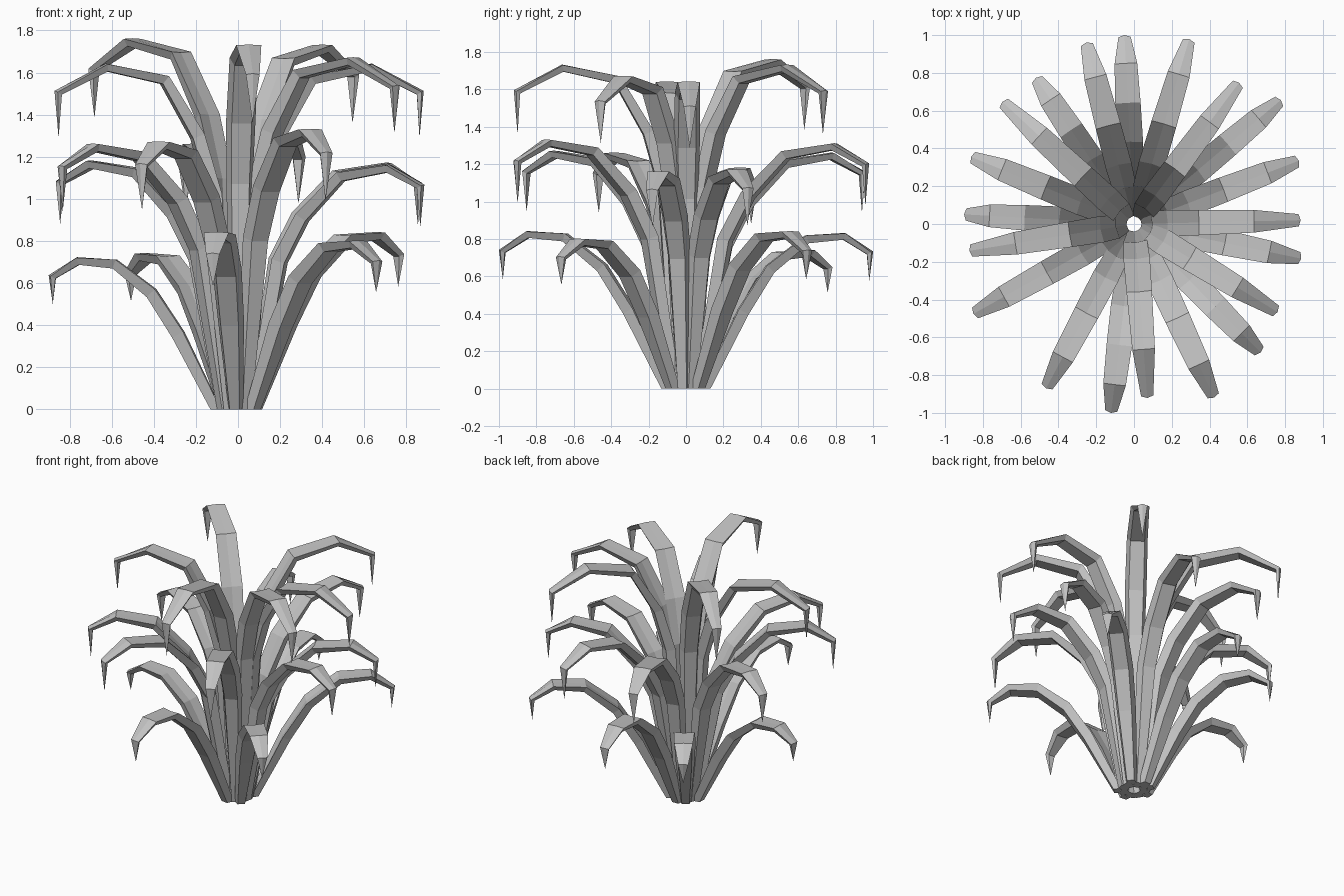
import bpy, bmesh, math
from mathutils import Vector

cube = bpy.data.objects.get("Cube")
if cube:
    bpy.data.objects.remove(cube, do_unlink=True)

# One plain grey for the whole plant
grey = bpy.data.materials.new("leaf_grey")
grey.use_nodes = True
colour = (0.54, 0.54, 0.54, 1)
grey.diffuse_color = colour
grey.node_tree.nodes["Principled BSDF"].inputs["Base Color"].default_value = colour

# Arching leaf paths as (reach, height); the last point is the hanging tip
PATHS = {
    "low": [(.08, 0), (.28, .42), (.43, .65), (.64, .81), (.85, .82), (.99, .72), (.98, .57)],
    "middle": [(.05, 0), (.19, .8), (.32, 1.04), (.54, 1.26), (.81, 1.3), (.99, 1.19), (.98, .97)],
    "tall": [(.03, 0), (.09, 1.08), (.18, 1.38), (.36, 1.67), (.67, 1.73), (.92, 1.59), (.91, 1.36)],
}
# Section sizes along a leaf: width, depth, and height of the middle crease
WIDTHS = [.07, .125, .14, .135, .12, .065]
DEPTHS = [.05, .06, .055, .045, .035, .025]
CREASES = [-.01, -.01, -.008, -.005, .003, .012]

# Leaf tips seen from above and crown heights: (x, y, height)
LEAVES = {
    "low": [(.66, -.67, .8), (-.12, -.99, .84), (-.88, .05, .72),
            (-.51, .76, .74), (-.05, .99, .83), (.77, .65, .84)],
    "middle": [(.87, -.18, 1.16), (.42, -.91, 1.33), (-.46, -.86, 1.27), (-.84, -.47, 1.26),
               (-.85, .35, 1.18), (-.25, .95, 1.26), (.29, .97, 1.31), (.86, .33, 1.17)],
    "tall": [(.87, .02, 1.64), (.75, -.46, 1.67), (.07, -.91, 1.73),
             (-.86, -.14, 1.64), (-.69, .64, 1.76), (.55, .74, 1.73)],
}


def make_leaf(name, path, x, y, height):
    """Sweep a shallow creased section along an arching path."""
    stretch = math.hypot(x, y) / path[-2][0]
    rise = height / max(z for r, z in path)
    out = Vector((x, y, 0)).normalized()
    side = Vector((-out.y, out.x, 0))
    start = path[0][0]
    points = [out * (start + (r - start) * stretch) + Vector((0, 0, z * rise)) for r, z in path]

    bm = bmesh.new()
    rings = []
    for i, (w, d, crease) in enumerate(zip(WIDTHS, DEPTHS, CREASES)):
        p = points[i]
        if i == 0:
            normal = -out
        else:
            along = (p - points[i - 1]).normalized() + (points[i + 1] - p).normalized()
            normal = along.normalized().cross(side)
        section = [p + side * w / 2, p + normal * crease, p - side * w / 2,
                   p - side * w * .34 - normal * d, p + side * w * .34 - normal * d]
        rings.append([bm.verts.new(v) for v in section])

    for a, b in zip(rings, rings[1:]):
        for j in range(5):
            k = (j + 1) % 5
            bm.faces.new((a[j], a[k], b[k], b[j]))
    tip = bm.verts.new(points[-1])
    for j in range(5):
        bm.faces.new((rings[-1][j], rings[-1][(j + 1) % 5], tip))
    bm.faces.new(rings[0])
    bmesh.ops.recalc_face_normals(bm, faces=bm.faces)

    mesh = bpy.data.meshes.new(name)
    bm.to_mesh(mesh)
    bm.free()
    mesh.materials.append(grey)
    bpy.context.collection.objects.link(bpy.data.objects.new(name, mesh))


# Three tiers of leaves
for tier, leaves in LEAVES.items():
    for number, (x, y, height) in enumerate(leaves, 1):
        make_leaf(f"{tier}_leaf_{number}", PATHS[tier], x, y, height)
